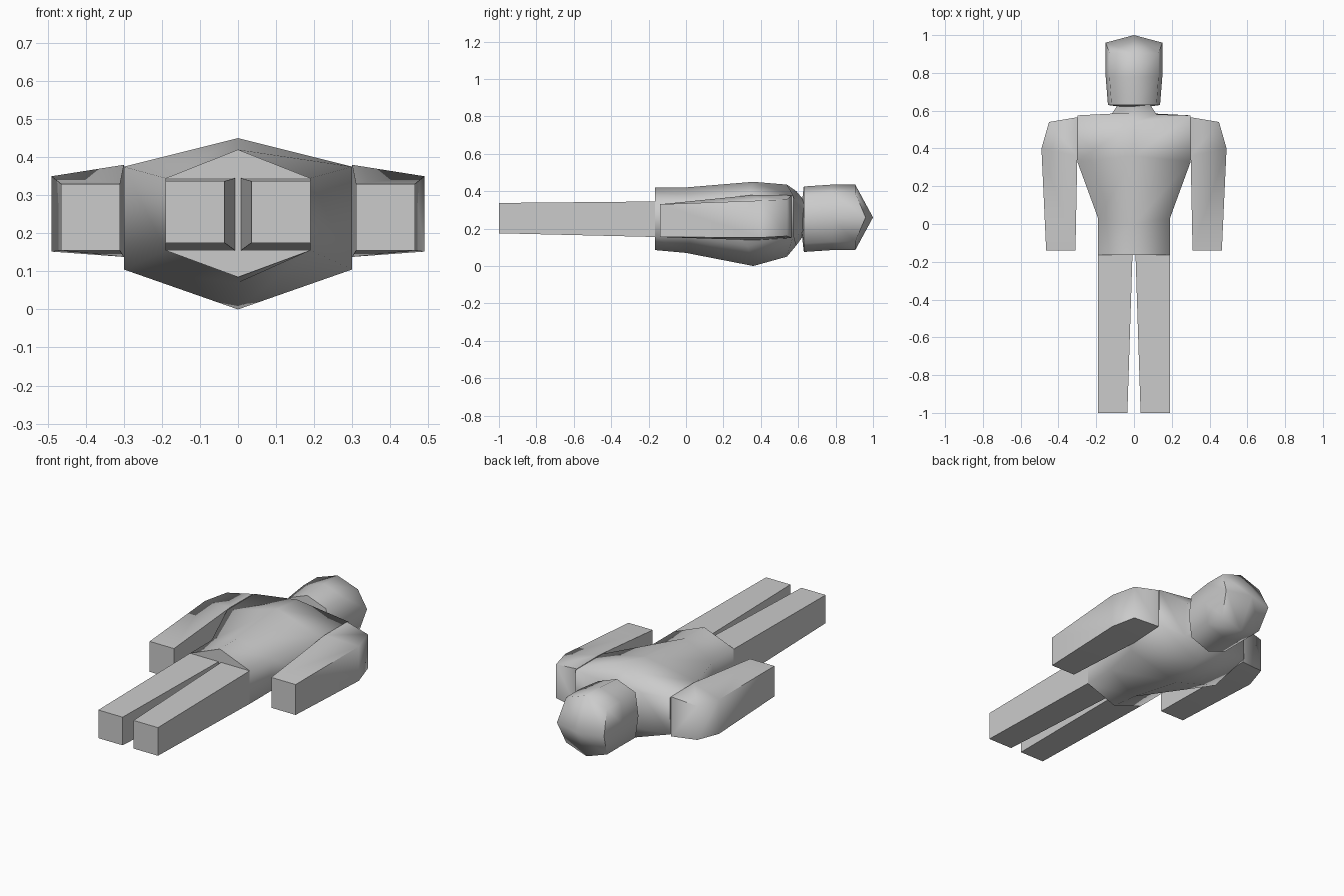
import bpy, bmesh, math

if "Cube" in bpy.data.objects:
    bpy.data.objects.remove(bpy.data.objects["Cube"])


def finish(name, bm, angle):
    bmesh.ops.recalc_face_normals(bm, faces=bm.faces)
    me = bpy.data.meshes.new(name)
    bm.to_mesh(me)
    bm.free()
    ob = bpy.data.objects.new(name, me)
    bpy.context.collection.objects.link(ob)
    if angle:
        bpy.ops.object.select_all(action='DESELECT')
        ob.select_set(True)
        bpy.context.view_layer.objects.active = ob
        bpy.ops.object.shade_smooth_by_angle(angle=math.radians(angle))
    return ob


def loft(name, rings, angle=0):
    bm = bmesh.new()
    loops = [[bm.verts.new(p) for p in r] for r in rings]
    n = len(loops[0])
    for a, b in zip(loops, loops[1:]):
        for i in range(n):
            j = (i + 1) % n
            bm.faces.new((a[i], a[j], b[j], b[i]))
    bm.faces.new(loops[0])
    bm.faces.new(loops[-1])
    return finish(name, bm, angle)


def six(ys, w, s0, s1, yc, c0, c1):
    """Six-sided section with ridges on the centre line."""
    return [(0, yc, c1), (w, ys, s1), (w, ys, s0),
            (0, yc, c0), (-w, ys, s0), (-w, ys, s1)]


# Torso and neck
loft("torso", [
    six(-0.165, 0.19, 0.155, 0.345, -0.165, 0.085, 0.42),
    six(0.03, 0.19, 0.155, 0.345, 0.0, 0.07, 0.42),
    six(0.33, 0.30, 0.105, 0.375, 0.36, 0.0, 0.45),
    six(0.575, 0.30, 0.165, 0.375, 0.54, 0.05, 0.435),
    six(0.58, 0.12, 0.15, 0.36, 0.59, 0.11, 0.40),
    six(0.64, 0.08, 0.20, 0.32, 0.64, 0.18, 0.34),
], 72)


def box_ring(s, yi, xi, i0, i1, yo, xo, o0, o1):
    """Four-sided section with an inner and an outer edge."""
    return [(s * xi, yi, i0), (s * xi, yi, i1), (s * xo, yo, o1), (s * xo, yo, o0)]


# Arms and legs on both sides
for side, s in (("right", 1), ("left", -1)):
    loft(side + "_arm", [
        box_ring(s, -0.14, 0.31, 0.155, 0.33, -0.14, 0.465, 0.155, 0.33),
        box_ring(s, 0.36, 0.30, 0.138, 0.38, 0.40, 0.49, 0.152, 0.35),
        box_ring(s, 0.565, 0.30, 0.15, 0.378, 0.54, 0.45, 0.16, 0.355),
    ], 84)
    loft(side + "_leg", [
        box_ring(s, -1.0, 0.035, 0.175, 0.337, -1.0, 0.19, 0.175, 0.337),
        box_ring(s, -0.16, 0.008, 0.155, 0.345, -0.16, 0.19, 0.155, 0.345),
    ])


# Head: a cube split once per side, pushed out to a rounded block
def head_point(x, y, z):
    edge = abs(x) and abs(z)
    px = x * (0.15 if not z else 0.13)
    pz = 0.26 + z * (0.175 if not x else 0.13)
    if y > 0:
        py = 0.905 if z else (0.96 if x else 1.0)
    elif y < 0:
        py = 0.63
        px *= 0.92
        pz -= 0.01
        if not x and not z:
            py = 0.61
    else:
        py = 0.78
    return px, py, pz


bm = bmesh.new()
bmesh.ops.create_cube(bm, size=2)
bmesh.ops.subdivide_edges(bm, edges=bm.edges[:], cuts=1, use_grid_fill=True)
for v in bm.verts:
    v.co = head_point(*(round(c) for c in v.co))
finish("head", bm, 72)
